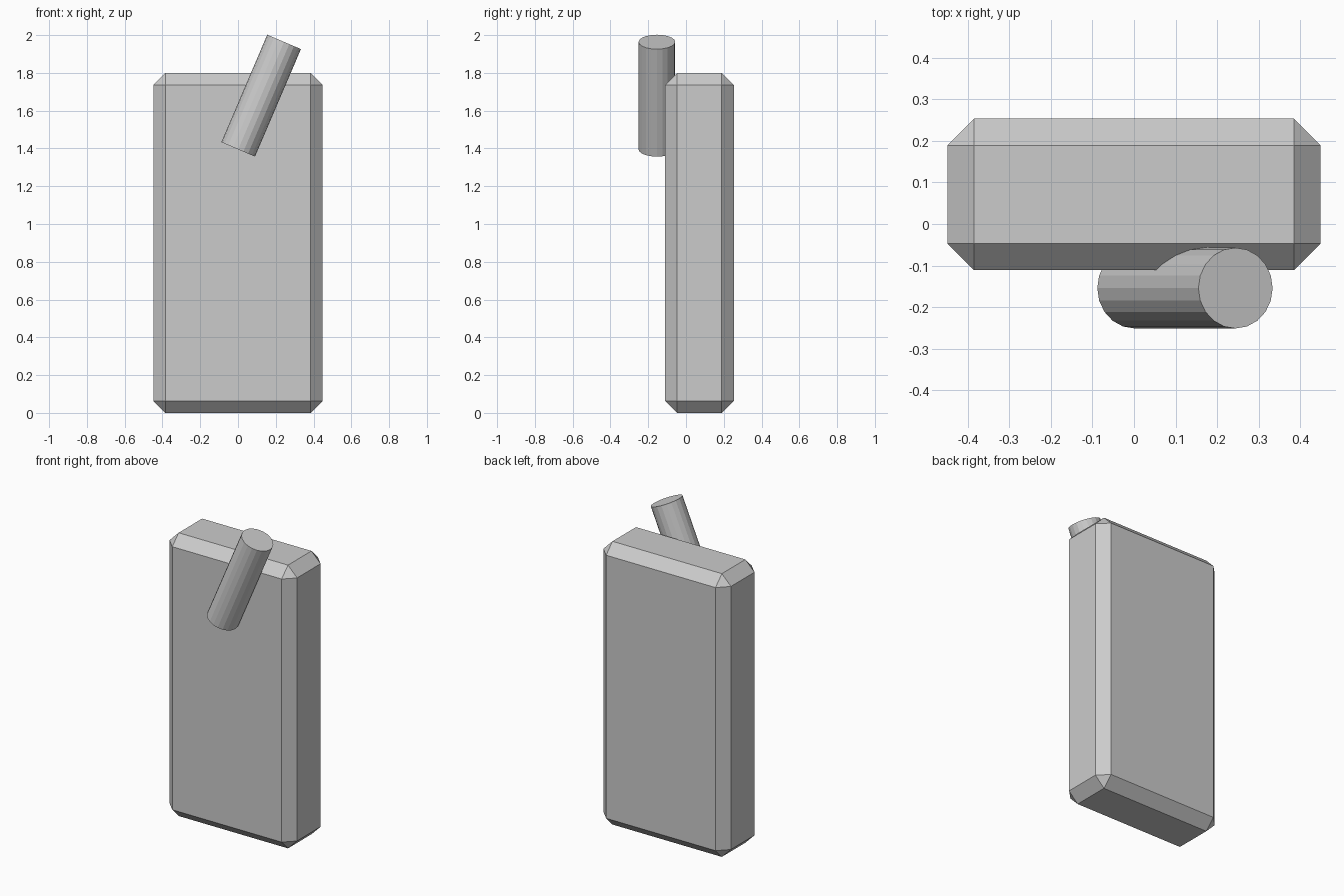
import bpy
from math import atan2
from mathutils import Vector

if "Cube" in bpy.data.objects:
    bpy.data.objects.remove(bpy.data.objects["Cube"])

# Body: flat slab with chamfered edges
bpy.ops.mesh.primitive_cube_add(size=1, location=(0, 0.071, 0.9))
body = bpy.context.object
body.name = "body"
body.scale = (0.897, 0.364, 1.8)
bpy.ops.object.transform_apply(location=False, rotation=False, scale=True)
bevel = body.modifiers.new("chamfer", 'BEVEL')
bevel.width = 0.064
bevel.segments = 1

# Tilted rod set into the front face
bottom = Vector((0.001, -0.154, 1.395))
top = Vector((0.244, -0.154, 1.964))
axis = top - bottom
bpy.ops.mesh.primitive_cylinder_add(
    vertices=20, radius=0.097, depth=axis.length,
    location=(bottom + top) / 2, rotation=(0, atan2(axis.x, axis.z), 0))
bpy.context.object.name = "tilted_rod"
